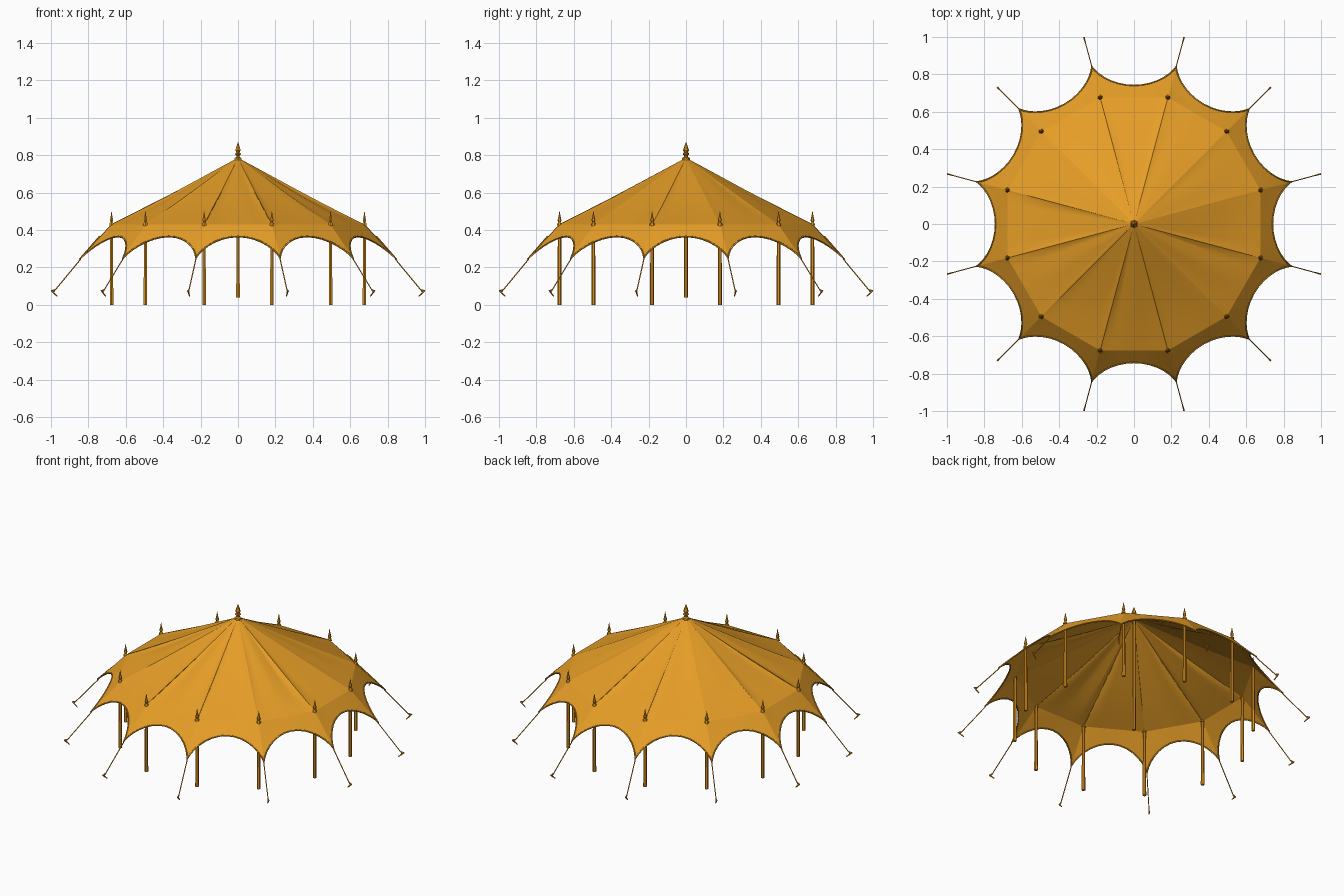
import bpy, bmesh, math, random
from mathutils import Matrix, Vector

random.seed(4)
if "Cube" in bpy.data.objects:
    bpy.data.objects.remove(bpy.data.objects["Cube"])

SIDES = 12
STEP = math.tau / SIDES
POLE_R, POLE_Z, APEX_Z = 0.70, 0.43, 0.785
TIP_R, TIP_Z = 0.875, 0.245


def material(name, rgb):
    m = bpy.data.materials.new(name)
    m.use_nodes = True
    m.diffuse_color = (*rgb, 1)
    bsdf = m.node_tree.nodes["Principled BSDF"]
    bsdf.inputs["Base Color"].default_value = (*rgb, 1)
    bsdf.inputs["Roughness"].default_value = 0.9
    return m


CANVAS = material("ochre canvas", (0.79, 0.34, 0.02))
WOOD = material("ochre wood", (0.74, 0.29, 0.012))
TRIM = material("brown trim", (0.56, 0.25, 0.02))


def polar(r, a, z):
    return Vector((r * math.cos(a), r * math.sin(a), z))


def finish(bm, name, mat, angle=30):
    me = bpy.data.meshes.new(name)
    bm.to_mesh(me)
    bm.free()
    me.materials.append(mat)
    ob = bpy.data.objects.new(name, me)
    bpy.context.collection.objects.link(ob)
    bpy.ops.object.select_all(action="DESELECT")
    ob.select_set(True)
    bpy.context.view_layer.objects.active = ob
    bpy.ops.object.shade_smooth_by_angle(angle=math.radians(angle))


def rod(bm, a, b, r1, r2, sides=6):
    """Tapered rod between two points."""
    d = b - a
    rot = d.to_track_quat("Z", "Y").to_matrix().to_4x4()
    bmesh.ops.create_cone(bm, cap_ends=True, segments=sides, radius1=r1, radius2=r2,
                          depth=d.length, matrix=Matrix.Translation((a + b) / 2) @ rot)


def lathe(bm, base, profile, scale):
    """Stack of cone sections following (radius, height) pairs."""
    for (r1, z1), (r2, z2) in zip(profile, profile[1:]):
        rod(bm, base + Vector((0, 0, z1 * scale)), base + Vector((0, 0, z2 * scale)),
            r1 * scale, r2 * scale)


poles = [STEP * (k + 0.5) for k in range(SIDES)]

# Canopy: roof panels with broad folds, then the scalloped skirt
ARC, RINGS, SKIRT = 16, 10, 4
FOLD_EVERY = 4
roof = bmesh.new()
edge_points = []
half_in, deep_in = POLE_R * math.sin(STEP / 2), POLE_R * math.cos(STEP / 2)
half_out, deep_out = TIP_R * math.sin(STEP / 2), TIP_R * math.cos(STEP / 2)
columns = []
for k in range(SIDES):
    turn = Matrix.Rotation(poles[k] + STEP / 2 - math.pi / 2, 3, "Z")
    sags = [0.005] + [random.uniform(0.002, 0.016) for _ in range(ARC // FOLD_EVERY - 1)] + [0.005]
    for i in range(ARC):
        phi = -math.pi / 2 + math.pi * i / ARC
        s, bulge = math.sin(phi), math.cos(phi) ** 1.5
        n, f = divmod(i, FOLD_EVERY)
        sag = sags[n] + (sags[n + 1] - sags[n]) * f / FOLD_EVERY
        inner = Vector((-half_in * s, deep_in, POLE_Z))
        outer = Vector((-half_out * s, deep_out - 0.105 * bulge, TIP_Z + 0.12 * bulge))
        top = Vector((-0.003 * s, 0.011, APEX_Z - 0.005))
        col = []
        for j in range(RINGS + 1):
            t = j / RINGS
            p = top.lerp(inner, t)
            p.z -= sag * math.sin(math.pi * t ** 1.4)
            col.append(p)
        col += [inner.lerp(outer, j / SKIRT) for j in range(1, SKIRT + 1)]
        columns.append([roof.verts.new(turn @ p) for p in col])
        edge_points.append(turn @ outer)
for n, col in enumerate(columns):
    nxt = columns[(n + 1) % len(columns)]
    for j in range(len(col) - 1):
        roof.faces.new((col[j], col[j + 1], nxt[j + 1], nxt[j]))
finish(roof, "canopy", CANVAS, 17)

# Rope trim sewn to the scalloped hem
curve = bpy.data.curves.new("hem_trim", "CURVE")
curve.dimensions = "3D"
curve.bevel_depth = 0.0045
curve.bevel_resolution = 1
line = curve.splines.new("POLY")
line.points.add(len(edge_points) - 1)
for point, co in zip(line.points, edge_points):
    point.co = (*co, 1)
line.use_cyclic_u = True
curve.materials.append(TRIM)
bpy.context.collection.objects.link(bpy.data.objects.new("hem_trim", curve))

# Centre pole and crowning finial
bm = bmesh.new()
rod(bm, Vector((0, 0, 0.04)), Vector((0, 0, APEX_Z)), 0.011, 0.009)
finish(bm, "centre_pole", WOOD)
CROWN = [(0.24, 0), (0.22, 0.1), (0.1, 0.16), (0.1, 0.24), (0.18, 0.3), (0.18, 0.36),
         (0.1, 0.42), (0.17, 0.52), (0.1, 0.76), (0.01, 1)]
bm = bmesh.new()
lathe(bm, Vector((0, 0, APEX_Z - 0.01)), CROWN, 0.095)
finish(bm, "crown_finial", WOOD)

SPIKE = [(0.19, 0), (0.15, 0.15), (0.08, 0.22), (0.14, 0.35), (0.07, 0.65), (0.01, 1)]
for n, a in enumerate(poles):
    # Side pole
    bm = bmesh.new()
    rod(bm, polar(POLE_R, a, 0), polar(POLE_R, a, POLE_Z), 0.011, 0.009)
    finish(bm, f"side_pole_{n + 1}", WOOD)

    # Pole finial
    bm = bmesh.new()
    lathe(bm, polar(POLE_R, a, POLE_Z - 0.005), SPIKE, 0.075)
    finish(bm, f"pole_finial_{n + 1}", WOOD)

    # Guy rope
    bm = bmesh.new()
    rod(bm, polar(TIP_R - 0.005, a, TIP_Z), polar(1.02, a, 0.07), 0.003, 0.003)
    finish(bm, f"guy_rope_{n + 1}", WOOD)

    # Ground peg with a short hook
    bm = bmesh.new()
    rod(bm, polar(1.033, a, 0.076), polar(1.0, a, 0.045), 0.005, 0.003)
    rod(bm, polar(1.033, a, 0.074), polar(1.015, a, 0.081), 0.004, 0.003)
    finish(bm, f"ground_peg_{n + 1}", WOOD)

    # Exposed ridge rope on the front and back seams and one right seam
    if abs(math.sin(a)) > 0.9 or n == SIDES // 2:
        bm = bmesh.new()
        rod(bm, polar(0.69, a, POLE_Z + 0.004), polar(0.27, a, 0.641), 0.002, 0.0015)
        finish(bm, f"ridge_rope_{n + 1}", WOOD)
